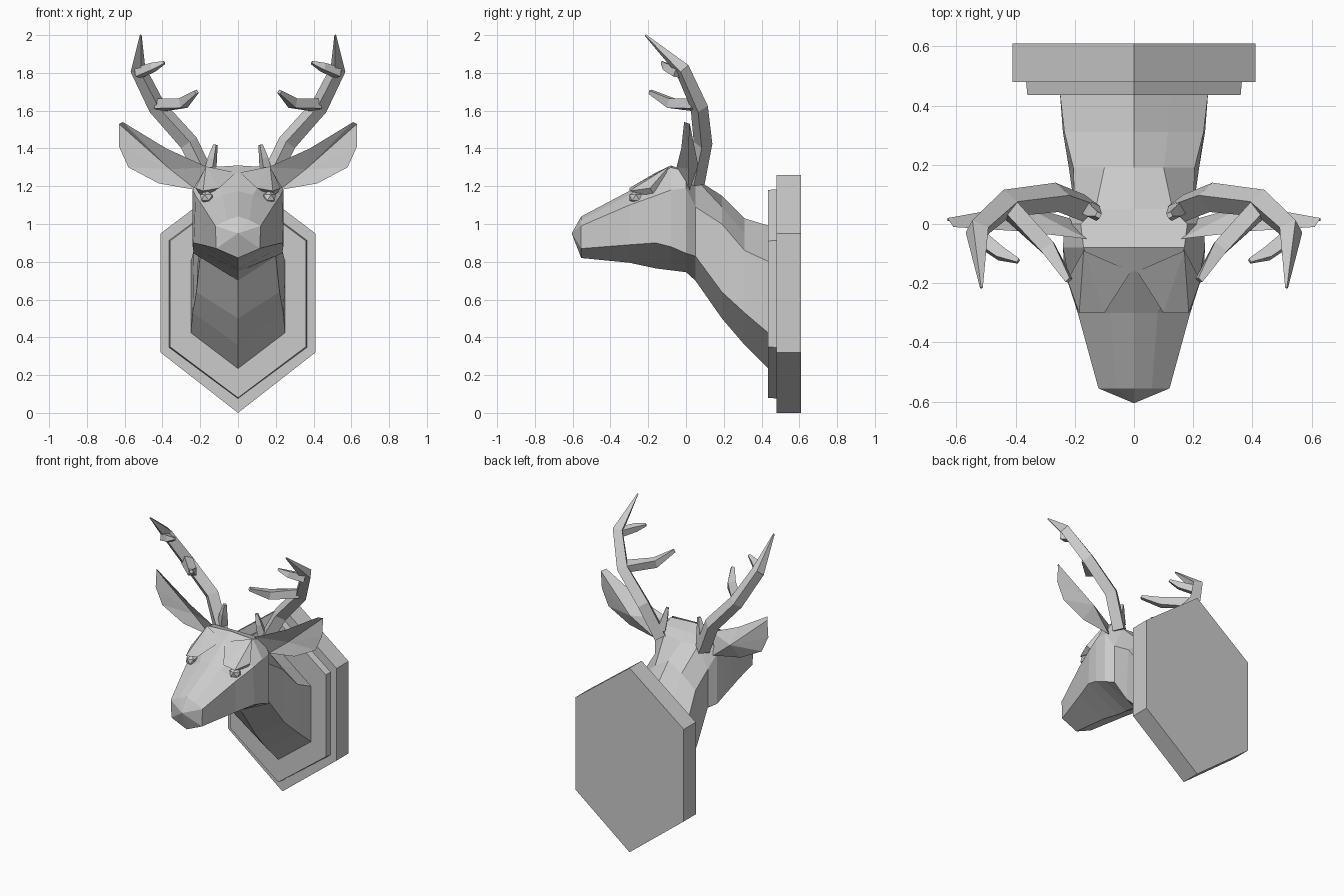
import bpy, bmesh
from mathutils import Vector

if "Cube" in bpy.data.objects:
    bpy.data.objects.remove(bpy.data.objects["Cube"])


def make(name, bm, mirror=False):
    bmesh.ops.recalc_face_normals(bm, faces=bm.faces[:])
    me = bpy.data.meshes.new(name)
    bm.to_mesh(me)
    bm.free()
    ob = bpy.data.objects.new(name, me)
    bpy.context.collection.objects.link(ob)
    if mirror:
        m = ob.modifiers.new("Mirror", 'MIRROR')
        m.use_mirror_merge = False
    return ob


def loft(bm, rings, tip=None):
    """Bridge rings of points, cap the start, and cap or point the end."""
    vs = [[bm.verts.new(p) for p in r] for r in rings]
    n = len(vs[0])
    for a, b in zip(vs, vs[1:]):
        for i in range(n):
            j = (i + 1) % n
            bm.faces.new((a[i], a[j], b[j], b[i]))
    bm.faces.new(vs[0])
    if tip:
        t = bm.verts.new(tip)
        for i in range(n):
            bm.faces.new((vs[-1][i], vs[-1][(i + 1) % n], t))
    else:
        bm.faces.new(vs[-1])


def hexagon(y, hw, z0, z1, z2, z3):
    return [(0, y, z0), (hw, y, z1), (hw, y, z2),
            (0, y, z3), (-hw, y, z2), (-hw, y, z1)]


def branch(bm, path):
    """Four-sided tapering branch along (x, y, z, radius) points."""
    pts = [Vector(p[:3]) for p in path]
    rings = []
    for i, p in enumerate(pts):
        t = (pts[min(i + 1, len(pts) - 1)] - pts[max(i - 1, 0)]).normalized()
        u = t.cross(Vector((0.3, 1, 0.2))).normalized()
        v = t.cross(u)
        r = path[i][3]
        rings.append([p + u * r, p + v * r, p - u * r, p - v * r])
    loft(bm, rings)


# Wall plaque: backing board and raised front panel
bm = bmesh.new()
loft(bm, [hexagon(.61, .41, 0, .32, .95, 1.26), hexagon(.48, .41, 0, .32, .95, 1.26)])
make("plaque_board", bm)
bm = bmesh.new()
loft(bm, [hexagon(.49, .365, .075, .345, .915, 1.185), hexagon(.435, .36, .08, .35, .91, 1.18)])
make("plaque_panel", bm)

# Neck and head: half sections (y, top z, crown x z, upper side x z, lower side x z, bottom z)
sections = [
    (.44, .99, .125, .895, .25, .80, .25, .42, .23),
    (.31, 1.03, .115, .95, .235, .86, .24, .53, .36),
    (.19, 1.15, .10, 1.09, .205, 1.00, .22, .64, .50),
    (.05, 1.23, .13, 1.24, .20, 1.09, .20, .83, .70),
    (0, 1.28, .18, 1.28, .235, 1.19, .235, .845, .745),
    (-.08, 1.31, .17, 1.30, .24, 1.18, .24, .88, .755),
    (-.16, 1.27, .14, 1.25, .225, 1.15, .235, .90, .765),
    (-.30, 1.175, .08, 1.155, .19, 1.10, .19, .89, .795),
    (-.555, 1.04, .06, 1.02, .12, .99, .115, .87, .82),
]
rings = []
for y, zt, xs, zs, xu, zu, xl, zl, zb in sections:
    half = [(xs, y, zs), (xu, y, zu), (xl, y, zl)]
    rings.append([(0, y, zt)] + half + [(0, y, zb)] + [(-x, a, z) for x, a, z in reversed(half)])
bm = bmesh.new()
loft(bm, rings, tip=(0, -.605, .95))
make("head_and_neck", bm)

# Brow ridges overhanging the eyes
bm = bmesh.new()
for p in [(.01, -.16, 1.272), (.10, -.30, 1.19), (.185, -.30, 1.175),
          (.225, -.19, 1.19), (.17, -.09, 1.305), (.19, -.16, 1.14)]:
    bm.verts.new(p)
bmesh.ops.convex_hull(bm, input=bm.verts[:])
make("brow", bm, True)

# Eyes
bm = bmesh.new()
bmesh.ops.create_icosphere(bm, subdivisions=1, radius=.04)
for v in bm.verts:
    v.co = Vector((v.co.x + .165, v.co.y - .265, v.co.z * .9 + 1.14))
make("eye", bm, True)

# Ears: outline with a hollow front and a bulged back
bm = bmesh.new()
outline = [bm.verts.new(p) for p in [
    (.16, -.05, 1.30), (.38, -.025, 1.40), (.61, -.01, 1.54), (.63, .02, 1.53),
    (.63, .01, 1.41), (.58, .01, 1.30), (.42, .01, 1.215), (.22, .02, 1.18)]]
for centre in [(.36, .03, 1.29), (.38, .065, 1.31)]:
    c = bm.verts.new(centre)
    for i, v in enumerate(outline):
        bm.faces.new((v, outline[(i + 1) % len(outline)], c))
make("ear", bm, True)

# Antlers: main beam and three tines
bm = bmesh.new()
branch(bm, [(.16, .05, 1.22, .05), (.26, .09, 1.43, .05), (.43, .07, 1.62, .047),
            (.53, -.02, 1.82, .042), (.515, -.215, 2.0, .005)])
branch(bm, [(.42, .05, 1.63, .04), (.29, -.08, 1.64, .036), (.22, -.19, 1.70, .014)])
branch(bm, [(.53, -.04, 1.80, .035), (.45, -.10, 1.83, .028), (.39, -.125, 1.855, .01)])
branch(bm, [(.15, .05, 1.27, .035), (.135, .035, 1.35, .026), (.12, .03, 1.42, .012)])
make("antler", bm, True)
